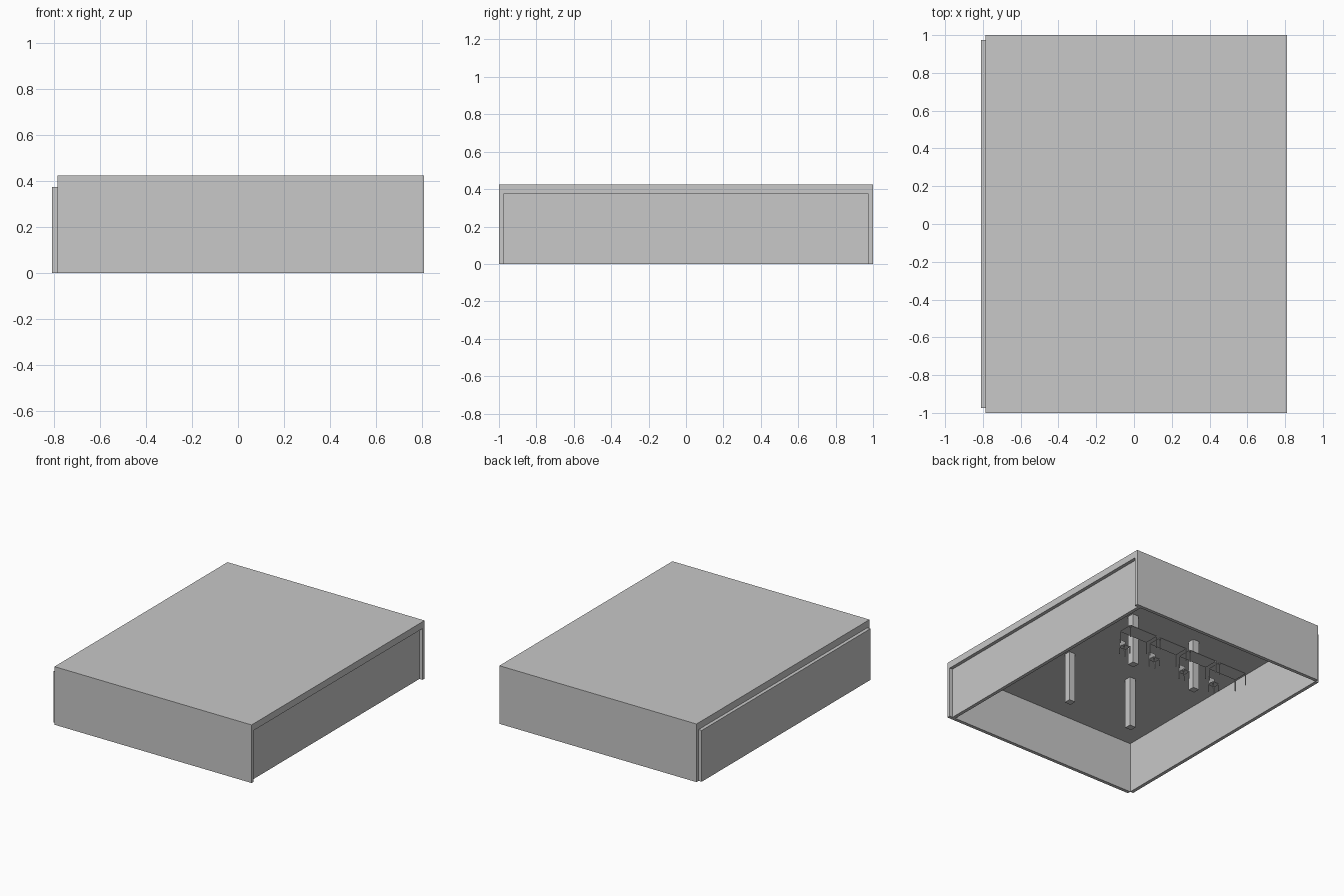
import bpy, bmesh

if "Cube" in bpy.data.objects:
    bpy.data.objects.remove(bpy.data.objects["Cube"])

grey = bpy.data.materials.new("light grey")
grey.diffuse_color = (0.58, 0.58, 0.58, 1)
grey.use_nodes = True
grey.node_tree.nodes["Principled BSDF"].inputs["Base Color"].default_value = grey.diffuse_color


def make(name, boxes):
    """One object from boxes given as (low corner, high corner)."""
    bm = bmesh.new()
    for lo, hi in boxes:
        verts = bmesh.ops.create_cube(bm, size=1)["verts"]
        for v in verts:
            for i in range(3):
                v.co[i] = lo[i] if v.co[i] < 0 else hi[i]
    mesh = bpy.data.meshes.new(name)
    bm.to_mesh(mesh)
    bm.free()
    mesh.materials.append(grey)
    obj = bpy.data.objects.new(name, mesh)
    bpy.context.collection.objects.link(obj)
    return obj


def legs(x, y, hx, hy, top, t):
    """Four square legs of thickness t inside a footprint."""
    out = []
    for sx in (-1, 1):
        for sy in (-1, 1):
            cx, cy = x + sx * (hx - t / 2), y + sy * (hy - t / 2)
            out.append(((cx - t / 2, cy - t / 2, 0), (cx + t / 2, cy + t / 2, top)))
    return out


CEIL, TOP, WALL = 0.375, 0.425, 0.025

# Roof slab and the outer walls, open underneath
make("roof", [((-0.785, -1, CEIL), (0.81, 1, TOP))])
make("front_wall", [((-0.785, -1, 0), (0.81, -1 + WALL, CEIL))])
make("back_wall", [((-0.785, 1 - WALL, 0), (0.81, 1, CEIL))])
make("left_wall", [((-0.81, -0.975, 0), (-0.785, 0.975, CEIL))])
make("right_wall", [((0.76, -0.975, 0), (0.785, 0.975, CEIL))])

# Four square columns
for x in (-0.227, 0.307):
    for y in (-0.308, 0.358):
        make("column", [((x - 0.025, y - 0.025, 0), (x + 0.025, y + 0.025, CEIL))])

# Row of four desks, each with a chair
DESK_Y, CHAIR_Y = 0.578, 0.433
for i in range(4):
    x = 0.446 - 0.262 * i
    hx, hy = 0.117, 0.056
    make("desk", [((x - hx, DESK_Y - hy, 0.09), (x + hx, DESK_Y + hy, 0.094))]
         + legs(x, DESK_Y, hx, hy, 0.09, 0.005))
    h = 0.027
    make("chair", [((x - h, CHAIR_Y - h, 0.051), (x + h, CHAIR_Y + h, 0.056)),
                   ((x - h, CHAIR_Y - h, 0.056), (x + h, CHAIR_Y - h + 0.005, 0.112))]
         + legs(x, CHAIR_Y, h, h, 0.051, 0.005))
